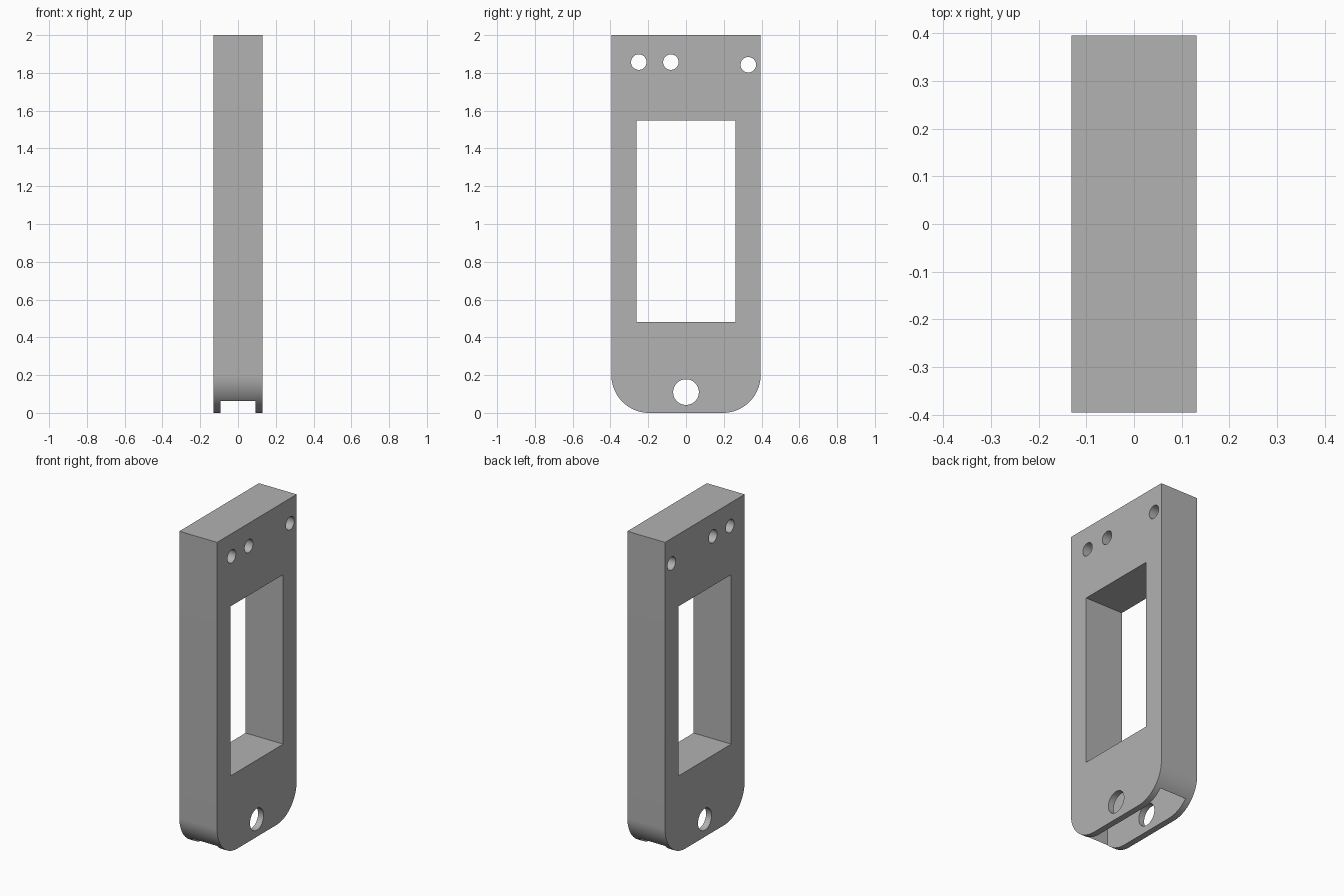
import bpy
import bmesh
from math import pi, cos, sin, radians

cube = bpy.data.objects.get("Cube")
if cube:
    bpy.data.objects.remove(cube, do_unlink=True)

HALF_X, HALF_Y, TOP, CORNER = 0.131, 0.395, 2.0, 0.2

grey = bpy.data.materials.new("plain grey")
grey.use_nodes = True
colour = (0.445, 0.445, 0.445, 1)
grey.diffuse_color = colour
grey.node_tree.nodes["Principled BSDF"].inputs["Base Color"].default_value = colour


def prism(name, outline, half_x):
    """Extrude a (y, z) outline along x, centred on x = 0."""
    bm = bmesh.new()
    face = bm.faces.new([bm.verts.new((-half_x, y, z)) for y, z in outline])
    grown = bmesh.ops.extrude_face_region(bm, geom=[face])["geom"]
    verts = [v for v in grown if isinstance(v, bmesh.types.BMVert)]
    bmesh.ops.translate(bm, verts=verts, vec=(2 * half_x, 0, 0))
    bmesh.ops.recalc_face_normals(bm, faces=bm.faces)
    mesh = bpy.data.meshes.new(name)
    bm.to_mesh(mesh)
    bm.free()
    mesh.materials.append(grey)
    obj = bpy.data.objects.new(name, mesh)
    bpy.context.collection.objects.link(obj)
    return obj


def arc(y, z, r, start, end, steps):
    angles = [start + (end - start) * i / steps for i in range(steps + 1)]
    return [(y + r * cos(a), z + r * sin(a)) for a in angles]


def box(y, z0, z1):
    return [(-y, z0), (y, z0), (y, z1), (-y, z1)]


# Plate with two rounded lower corners
flat = HALF_Y - CORNER
outline = [(HALF_Y, TOP), (-HALF_Y, TOP)]
outline += arc(-flat, CORNER, CORNER, pi, 1.5 * pi, 24)
outline += arc(flat, CORNER, CORNER, 1.5 * pi, 2 * pi, 24)
plate = prism("mounting_plate", outline, HALF_X)

# Window and the pocket open at the lower end
cutters = [
    prism("window_cutter", box(0.262, 0.482, 1.547), 0.3),
    prism("pocket_cutter", box(0.34, -0.1, 0.41), 0.092),
]

# Pivot hole and three screw holes
for name, y, z, r in [
    ("pivot_hole_cutter", 0, 0.11, 0.068),
    ("front_screw_cutter", -0.25, 1.857, 0.041),
    ("middle_screw_cutter", -0.08, 1.857, 0.041),
    ("back_screw_cutter", 0.33, 1.843, 0.041),
]:
    cutters.append(prism(name, arc(y, z, r, 0, 2 * pi, 48)[:-1], 0.3))

bpy.ops.object.select_all(action="DESELECT")
plate.select_set(True)
bpy.context.view_layer.objects.active = plate
for cutter in cutters:
    mod = plate.modifiers.new(cutter.name, "BOOLEAN")
    mod.operation = "DIFFERENCE"
    mod.solver = "EXACT"
    mod.object = cutter
    bpy.ops.object.modifier_apply(modifier=mod.name)
for cutter in cutters:
    bpy.data.objects.remove(cutter, do_unlink=True)

bpy.ops.object.shade_smooth_by_angle(angle=radians(30))
